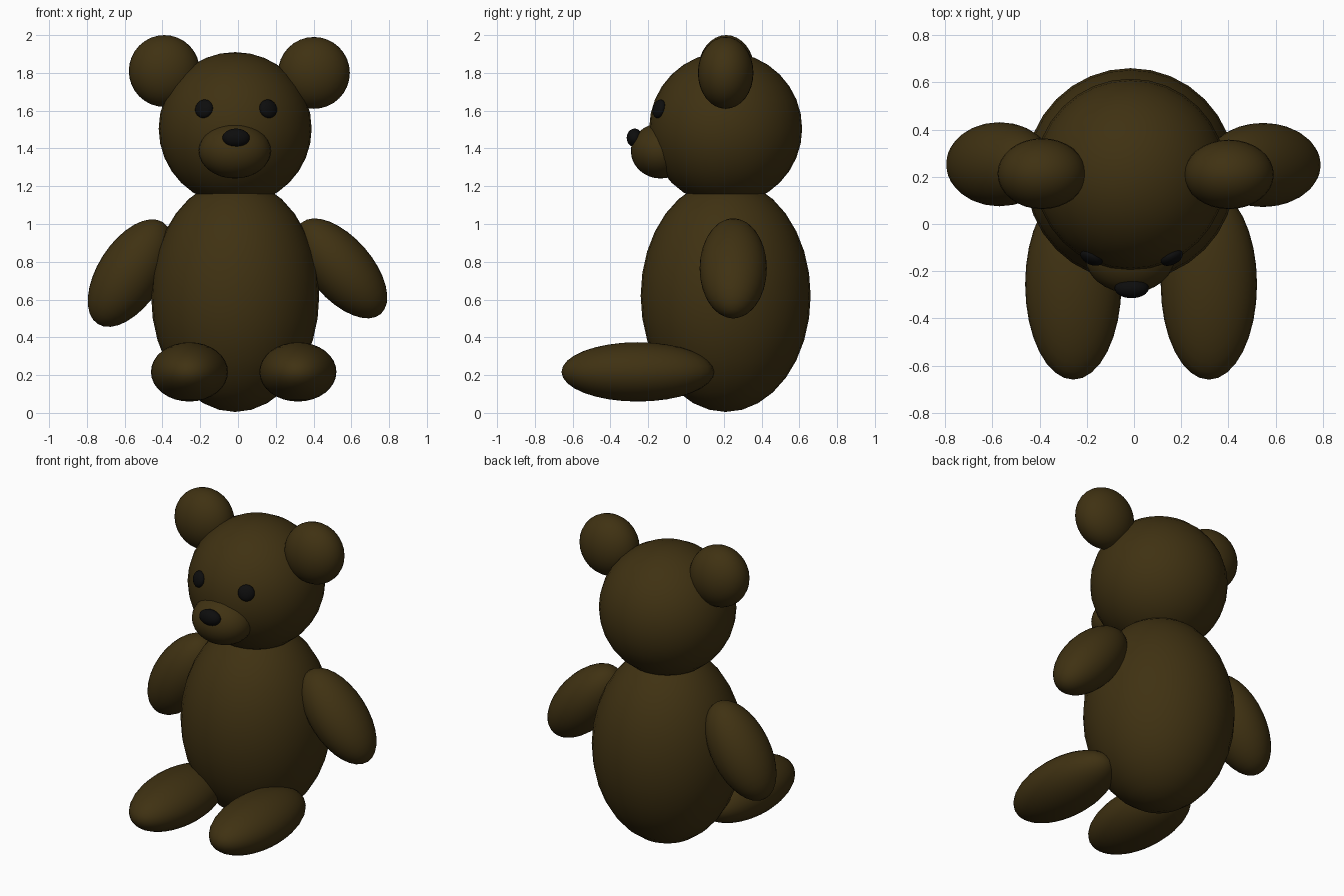
import bpy
from math import radians
from mathutils import Vector

if "Cube" in bpy.data.objects:
    bpy.data.objects.remove(bpy.data.objects["Cube"])


def material(name, rgb):
    m = bpy.data.materials.new(name)
    m.diffuse_color = (*rgb, 1)
    m.use_nodes = True
    m.node_tree.nodes["Principled BSDF"].inputs["Base Color"].default_value = m.diffuse_color
    return m


FUR = material("brown_fur", (0.05, 0.031, 0.006))
DARK = material("black", (0.004, 0.004, 0.004))


def ellipsoid(name, loc, radii, rot=(0, 0, 0), mat=FUR):
    bpy.ops.mesh.primitive_uv_sphere_add(segments=32, ring_count=16, radius=1,
                                         location=loc, rotation=rot)
    ob = bpy.context.object
    ob.name = name
    ob.scale = radii
    bpy.ops.object.transform_apply(location=False, rotation=False, scale=True)
    bpy.ops.object.shade_smooth()
    ob.data.materials.append(mat)
    return ob


# Torso and head
HEAD = Vector((-0.015, 0.21, 1.505))
ellipsoid("body", (-0.015, 0.21, 0.62), (0.445, 0.45, 0.615))
ellipsoid("head", HEAD, (0.405, 0.405, 0.405))

# Muzzle and nose
ellipsoid("muzzle", (-0.017, -0.135, 1.387), (0.191, 0.157, 0.146))
ellipsoid("nose", (-0.01, -0.272, 1.456), (0.072, 0.042, 0.049), mat=DARK)

# Eyes: flattened discs lying on the head surface
for side, x in (("left", -0.18), ("right", 0.16)):
    pos = Vector((x, -0.143, 1.61))
    tilt = (pos - HEAD).to_track_quat('Z', 'Y').to_euler()
    ellipsoid("eye_" + side, pos, (0.05, 0.05, 0.027), tilt, DARK)

# Ears
ellipsoid("ear_left", (-0.39, 0.213, 1.81), (0.188, 0.15, 0.19))
ellipsoid("ear_right", (0.402, 0.21, 1.80), (0.19, 0.147, 0.19))

# Arms hang at slightly different angles
ellipsoid("arm_left", (-0.57, 0.253, 0.74), (0.172, 0.178, 0.32), (0, radians(32.7), 0))
ellipsoid("arm_right", (0.546, 0.25, 0.765), (0.165, 0.178, 0.32), (0, radians(-41), 0))

# Legs stretched forward
for side, x in (("left", -0.257), ("right", 0.317)):
    ellipsoid("leg_" + side, (x, -0.255, 0.217), (0.204, 0.404, 0.157))
